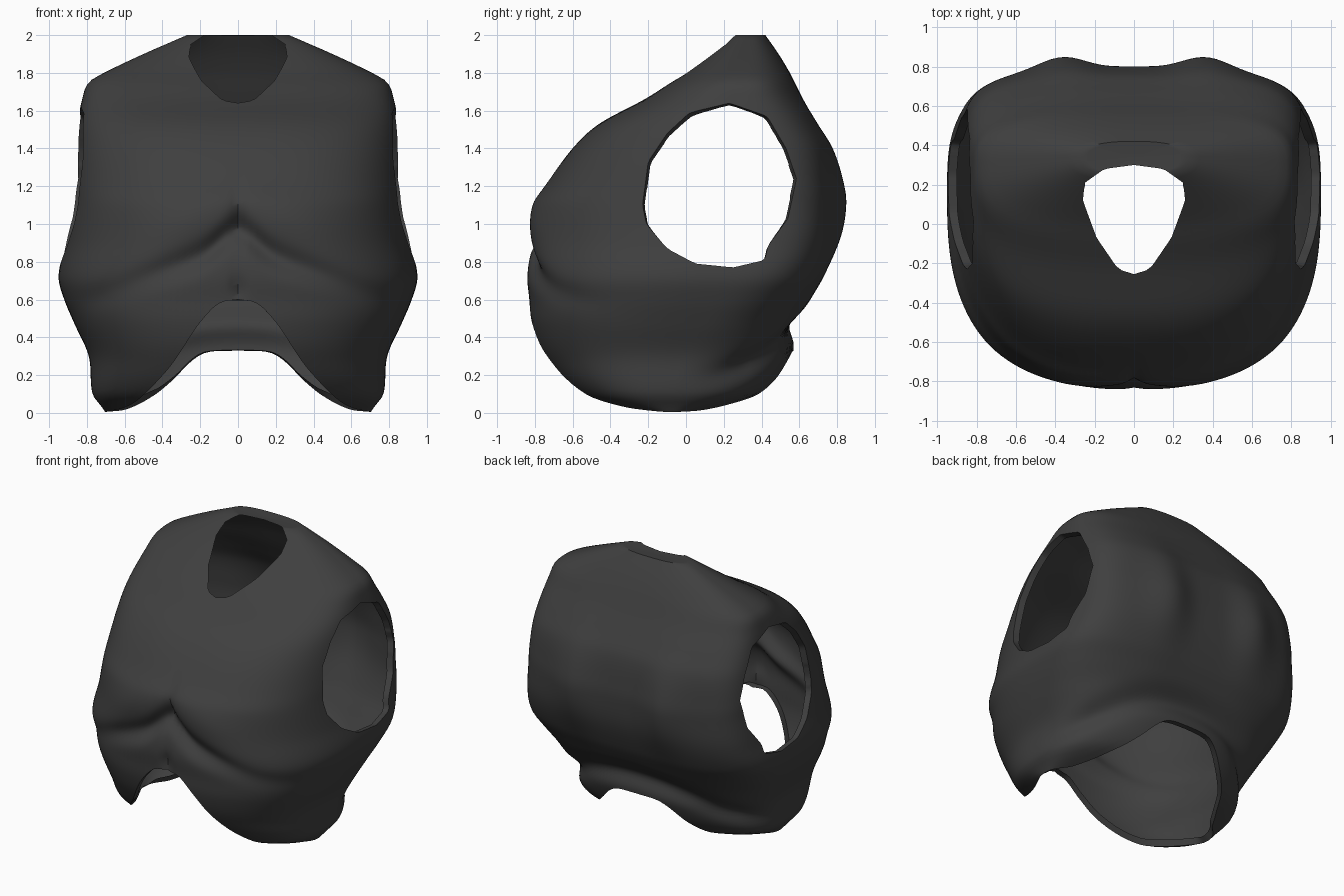
import bpy, bmesh, math
from mathutils import Vector

if "Cube" in bpy.data.objects:
    bpy.data.objects.remove(bpy.data.objects["Cube"])

COLS, ROWS, CAP = 168, 76, 8

# height, half width, front y, widest y, back y, back squareness
SECTIONS = [
    (0.00, .70, -.22, -.08, .10, 2.4), (0.03, .72, -.42, -.07, .26, 2.4),
    (0.10, .77, -.60, -.05, .44, 2.4), (0.30, .79, -.76, .00, .56, 2.5),
    (0.47, .865, -.82, .05, .60, 2.8), (0.60, .92, -.83, .10, .66, 3.2),
    (0.72, .95, -.84, .15, .72, 3.6), (0.90, .915, -.82, .20, .77, 4.2),
    (1.10, .885, -.80, .22, .78, 4.5), (1.20, .88, -.74, .23, .775, 4.5),
    (1.40, .865, -.60, .24, .75, 4.2), (1.53, .85, -.46, .25, .69, 3.8),
    (1.66, .825, -.22, .27, .62, 3.2), (1.75, .79, -.08, .30, .575, 2.8),
    (1.80, .71, .00, .31, .55, 2.6), (1.90, .50, .13, .33, .49, 2.5),
    (2.00, .27, .25, .34, .42, 2.4)]
# lower rim height against sideways fraction
FRONT_RIM = [(0, .60), (.11, .58), (.23, .48), (.375, .33), (.51, .20), (.66, .09), (.83, .03), (1, .005)]
BACK_RIM = [(0, .33), (.21, .32), (.32, .27), (.45, .17), (.59, .09), (.83, .02), (1, .005)]
# openings
ARM = [(-.23, 1.1), (-.2, 1.33), (-.1, 1.48), (.02, 1.59), (.23, 1.64), (.43, 1.57), (.53, 1.4), (.585, 1.24),
       (.54, 1.03), (.43, .88), (.42, .81), (.25, .77), (.05, .79), (-.1, .87), (-.21, 1.0)]
NECK = [(0, .3), (.15, .28), (.25, .21), (.26, .12), (.19, -.07), (.08, -.23), (0, -.255),
        (-.08, -.23), (-.19, -.07), (-.26, .12), (-.25, .21), (-.15, .28)]


def curve(table, t, k=1):
    """Smooth interpolation of column k of a table."""
    t = min(max(t, table[0][0]), table[-1][0])
    i = 0
    while i < len(table) - 2 and t > table[i + 1][0]:
        i += 1

    def slope(j):
        a, b = max(j - 1, 0), min(j + 1, len(table) - 1)
        return (table[b][k] - table[a][k]) / (table[b][0] - table[a][0])
    h = table[i + 1][0] - table[i][0]
    s = (t - table[i][0]) / h
    return ((2*s**3 - 3*s*s + 1) * table[i][k] + (s**3 - 2*s*s + s) * h * slope(i)
            + (3*s*s - 2*s**3) * table[i + 1][k] + (s**3 - s*s) * h * slope(i + 1))


def bump(d, width):
    return math.exp(-(d / width) ** 2)


def unit_section(theta, z):
    """Rounded-box outline, squarer at the back."""
    c, s = math.cos(theta), math.sin(theta)
    p = 2.7 if s < 0 else curve(SECTIONS, z, 5)
    r = (abs(c) ** p + abs(s) ** p) ** (-1 / p)
    return c * r, s * r


def surface(theta, z):
    u, v = unit_section(theta, z)
    a, yf, yc, yb = (curve(SECTIONS, z, k) for k in (1, 2, 3, 4))
    x = a * u
    y = yc + v * ((yb - yc) if v > 0 else (yc - yf))
    ax = abs(x)
    if v < 0:
        # chest underfold, breastbone slit and belly slit
        w = min(1, -v * 1.5)
        fold = z - (.90 - .38 * ax + .08 * bump(ax, .12))
        y += w * .055 * bump(fold, .07) * bump(ax, .65)
        y -= w * .025 * bump(fold - .2, .14) * bump(ax - .35, .3)
        y += .03 * bump(ax, .03) * bump(z - 1.0, .15)
        y += .03 * bump(ax, .03) * bump(z - .66, .07)
    else:
        # shoulder blades, spine hollow and waist groove
        w = min(1, v * 1.5)
        y += w * .07 * bump(ax - .36, .17) * bump(z - 1.12, .3)
        y += w * .02 * bump(ax, .2) * bump(z - 1.1, .3)
        groove = z - (.47 - .28 * abs(u) ** 2)
        y -= w * .05 * bump(groove, .08)
        x *= 1 - .03 * w * bump(groove, .08)
    return Vector((x, y, z))


def radius_at(outline, centre, angle):
    """Distance from the centre to a closed outline along an angle."""
    d = (math.cos(angle), math.sin(angle))
    for i, p in enumerate(outline):
        q = outline[(i + 1) % len(outline)]
        px, py = p[0] - centre[0], p[1] - centre[1]
        ex, ey = q[0] - p[0], q[1] - p[1]
        den = d[0] * ey - d[1] * ex
        if abs(den) < 1e-9:
            continue
        r, s = (px * ey - py * ex) / den, (px * d[1] - py * d[0]) / den
        if r > 0 and -1e-6 <= s <= 1 + 1e-6:
            return r
    return 1


def outside(outline, centre, a, b):
    a, b = a - centre[0], b - centre[1]
    return math.hypot(a, b) - radius_at(outline, centre, math.atan2(b, a))


def arm_test(co):
    return outside(ARM, (.181, 1.203), co.y, co.z) if abs(co.x) > .5 else 1


def neck_test(co):
    return outside(NECK, (.0013, .053), co.x, co.y) if co.z > 1.3 else 1


def cut_opening(bm, test):
    """Split faces along the test's zero line and remove the inside."""
    new = []
    for e in list(bm.edges):
        a, b = e.verts
        fa, fb = test(a.co), test(b.co)
        if fa * fb < 0:
            new.append(bmesh.utils.edge_split(e, a, fa / (fa - fb))[1])
    bmesh.ops.connect_verts(bm, verts=new)
    gone = [f for f in bm.faces if sum(test(v.co) for v in f.verts) < 0]
    bmesh.ops.delete(bm, geom=gone, context='FACES')


# torso shell
bm = bmesh.new()
rings = []
for r in range(ROWS + 1):
    ring = []
    for c in range(COLS):
        th = 2 * math.pi * c / COLS
        u, v = unit_section(th, .25)
        low = curve(FRONT_RIM if v < 0 else BACK_RIM, abs(u))
        ring.append(bm.verts.new(surface(th, low + (2 - low) * r / ROWS)))
    rings.append(ring)
top_mid = Vector((0, .34, 1.995))
for r in range(1, CAP):
    rings.append([bm.verts.new(top_mid.lerp(v.co, 1 - r / CAP)) for v in rings[ROWS]])
for lo, hi in zip(rings, rings[1:]):
    for c in range(COLS):
        d = (c + 1) % COLS
        bm.faces.new((lo[c], lo[d], hi[d], hi[c]))
bm.faces.new(rings[-1])

# arm openings, then an inward lip round them and the lower rim
cut_opening(bm, arm_test)
bm.normal_update()
rim = [e for e in bm.edges if e.is_boundary]
inward = {v.co.copy().freeze(): v.normal.copy() for e in rim for v in e.verts}
out = bmesh.ops.extrude_edge_only(bm, edges=rim)
for v in out['geom']:
    if isinstance(v, bmesh.types.BMVert):
        v.co -= inward[v.co.copy().freeze()] * .045
        v.co.z = max(v.co.z, .005)

# neck opening
cut_opening(bm, neck_test)

mesh = bpy.data.meshes.new("torso_shell")
bm.to_mesh(mesh)
bm.free()
shell = bpy.data.objects.new("torso_shell", mesh)
bpy.context.collection.objects.link(shell)
mat = bpy.data.materials.new("charcoal")
mat.diffuse_color = (.05, .05, .05, 1)
mat.use_nodes = True
mat.node_tree.nodes["Principled BSDF"].inputs["Base Color"].default_value = mat.diffuse_color
mesh.materials.append(mat)
bpy.context.view_layer.objects.active = shell
shell.select_set(True)
bpy.ops.object.shade_smooth_by_angle(angle=math.radians(50))
